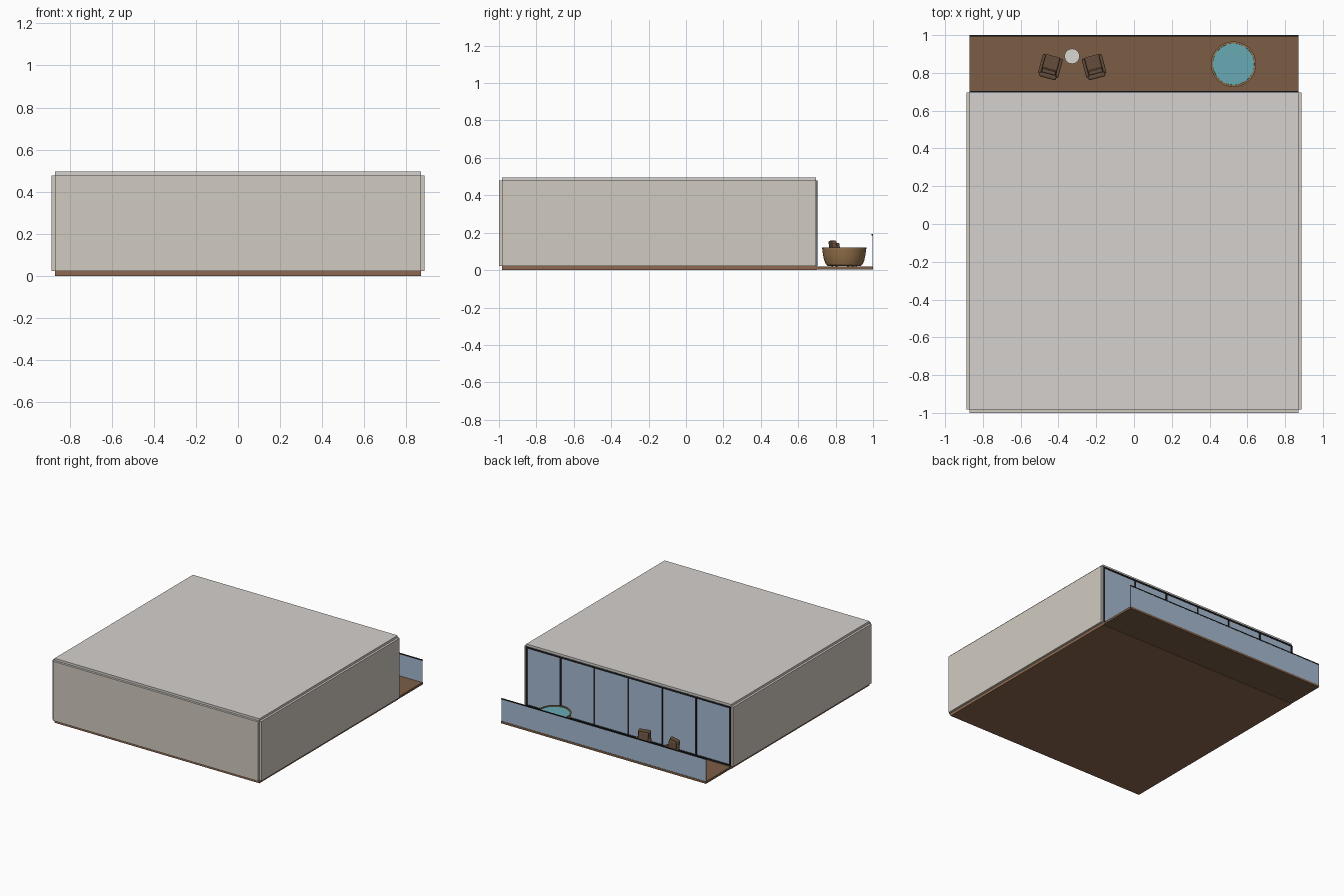
import bpy, bmesh, math
from mathutils import Matrix, Vector

if "Cube" in bpy.data.objects:
    bpy.data.objects.remove(bpy.data.objects["Cube"])


def mat(name, rgb):
    m = bpy.data.materials.new(name)
    m.diffuse_color = (*rgb, 1)
    m.use_nodes = True
    m.node_tree.nodes["Principled BSDF"].inputs["Base Color"].default_value = m.diffuse_color
    return m


WALL = mat("plaster", (0.64, 0.60, 0.53))
ROOF = mat("ceiling_white", (0.66, 0.64, 0.61))
FLOOR = mat("floor_wood", (0.27, 0.14, 0.08))
DECK = mat("deck_wood", (0.20, 0.11, 0.06))
GLASS = mat("glass", (0.38, 0.49, 0.64))
FRAME = mat("black_metal", (0.015, 0.015, 0.017))
TUB = mat("tub_wood", (0.30, 0.17, 0.07))
WATER = mat("water", (0.14, 0.40, 0.46))
WICKER = mat("wicker", (0.13, 0.075, 0.045))
STONE = mat("table_stone", (0.70, 0.68, 0.64))


def finish(name, bm, material):
    me = bpy.data.meshes.new(name)
    bm.to_mesh(me)
    bm.free()
    ob = bpy.data.objects.new(name, me)
    bpy.context.collection.objects.link(ob)
    me.materials.append(material)
    return ob


def box(name, lo, hi, material, bevel=0, world=Matrix(), tilt=0):
    lo, hi = Vector(lo), Vector(hi)
    bm = bmesh.new()
    bmesh.ops.create_cube(bm, size=1)
    bmesh.ops.scale(bm, vec=hi - lo, verts=bm.verts)
    bmesh.ops.rotate(bm, matrix=Matrix.Rotation(tilt, 3, 'X'), verts=bm.verts)
    bmesh.ops.translate(bm, vec=(lo + hi) / 2, verts=bm.verts)
    ob = finish(name, bm, material)
    ob.matrix_world = world
    if bevel:
        b = ob.modifiers.new("soft", 'BEVEL')
        b.width, b.segments = bevel, 3
    return ob


def lathe(name, profile, loc, material, steps=48):
    bm = bmesh.new()
    vs = [bm.verts.new((r, 0, z)) for r, z in profile]
    es = [bm.edges.new(p) for p in zip(vs, vs[1:])]
    bmesh.ops.spin(bm, geom=vs + es, cent=(0, 0, 0), axis=(0, 0, 1),
                   angle=math.tau, steps=steps)
    bmesh.ops.remove_doubles(bm, verts=bm.verts, dist=1e-5)
    bmesh.ops.recalc_face_normals(bm, faces=bm.faces)
    ob = finish(name, bm, material)
    ob.location = loc
    bpy.ops.object.select_all(action='DESELECT')
    ob.select_set(True)
    bpy.context.view_layer.objects.active = ob
    bpy.ops.object.shade_smooth_by_angle()
    return ob


W, Z0, Z1 = 0.87, 0.022, 0.478

# Room shell: floor, deck, three walls, ceiling
box("floor", (-W, -0.983, 0), (W, 0.7, Z0), FLOOR)
box("balcony_deck", (-W, 0.7, 0.002), (W, 1.0, 0.019), DECK)
box("ceiling", (-W, -0.983, Z1), (W, 0.695, 0.495), ROOF)
box("front_wall", (-W, -1.0, Z0), (W, -0.983, Z1), WALL)
for s, side in ((-1, "left"), (1, "right")):
    x = sorted((s * W, s * (W + 0.017)))
    box(side + "_wall", (x[0], -0.983, Z0), (x[1], 0.695, Z1), WALL)

# Glazed wall with mullions and rails
box("window_glass", (-W, 0.695, Z0), (W, 0.699, Z1), GLASS)
for i in range(7):
    x = -W + 0.006 + i * (2 * W - 0.012) / 6
    box("window_mullion", (x - 0.006, 0.691, Z0), (x + 0.006, 0.703, Z1), FRAME)
for z in (Z0, Z1 - 0.012):
    box("window_rail", (-W, 0.691, z), (W, 0.703, z + 0.012), FRAME)

# Glass balustrade with thin cap rail
box("balustrade_glass", (-W, 0.994, 0.019), (W, 0.998, 0.186), GLASS)
box("balustrade_cap", (-W, 0.992, 0.186), (W, 1.0, 0.193), FRAME)

# Round hot tub: turned bowl and water
tub_at = (0.527, 0.846, 0)
lathe("hot_tub", [(0, 0.023), (0.088, 0.023), (0.098, 0.03), (0.108, 0.055),
                  (0.114, 0.085), (0.117, 0.112), (0.120, 0.113), (0.120, 0.12),
                  (0.110, 0.12), (0.108, 0.10), (0.09, 0.045), (0, 0.045)], tub_at, TUB)
lathe("tub_water", [(0, 0.114), (0.1095, 0.114), (0.1085, 0.106), (0, 0.106)], tub_at, WATER)

# Side table
lathe("side_table", [(0, 0.019), (0.026, 0.019), (0.026, 0.024), (0.006, 0.027),
                     (0.006, 0.088), (0.038, 0.088), (0.04, 0.09), (0.04, 0.096), (0, 0.096)],
      (-0.328, 0.888, 0), STONE, 32)


# Armchairs turned towards the table, facing the view
def armchair(x, y, turn):
    w = Matrix.Translation((x, y, 0)) @ Matrix.Rotation(turn, 4, 'Z')
    box("chair_base", (-0.05, -0.05, 0.032), (0.05, 0.055, 0.056), WICKER, 0.004, w)
    box("chair_cushion", (-0.039, -0.032, 0.056), (0.039, 0.058, 0.076), WICKER, 0.007, w)
    box("chair_back", (-0.046, -0.058, 0.05), (0.046, -0.034, 0.158), WICKER, 0.009, w, 0.15)
    box("back_cushion", (-0.038, -0.037, 0.074), (0.038, -0.018, 0.146), WICKER, 0.008, w, 0.15)
    for s in (-1, 1):
        xs = sorted((s * 0.039, s * 0.055))
        box("chair_arm", (xs[0], -0.05, 0.034), (xs[1], 0.054, 0.104), WICKER, 0.006, w)
        for yy in (-0.042, 0.046):
            box("chair_leg", (s * 0.044 - 0.004, yy - 0.004, 0.019),
                (s * 0.044 + 0.004, yy + 0.004, 0.036), WICKER, 0, w)


armchair(-0.443, 0.834, math.radians(-15))
armchair(-0.211, 0.834, math.radians(15))
